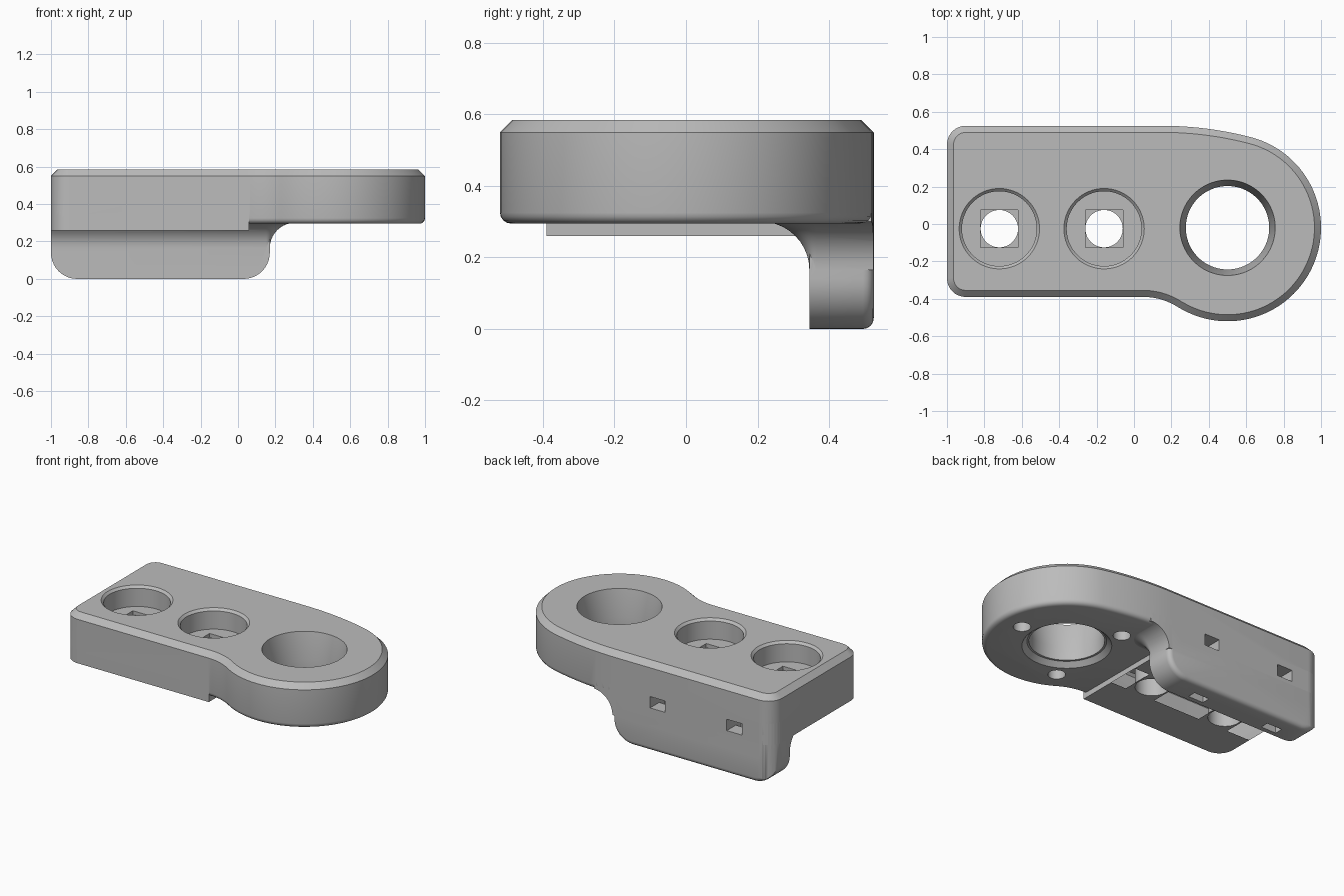
import bpy, bmesh, math
from mathutils import Vector

if "Cube" in bpy.data.objects:
    bpy.data.objects.remove(bpy.data.objects["Cube"])

grey = bpy.data.materials.new("plain_grey")
grey.diffuse_color = (0.5, 0.5, 0.5, 1)
grey.use_nodes = True
grey.node_tree.nodes["Principled BSDF"].inputs["Base Color"].default_value = grey.diffuse_color


def loft(name, rings):
    """Closed solid through rings of equal point count."""
    bm = bmesh.new()
    rows = [[bm.verts.new(p) for p in r] for r in rings]
    n = len(rows[0])
    for a, b in zip(rows, rows[1:]):
        for i in range(n):
            j = (i + 1) % n
            bm.faces.new((a[i], a[j], b[j], b[i]))
    bm.faces.new(rows[0][::-1])
    bm.faces.new(rows[-1])
    bmesh.ops.recalc_face_normals(bm, faces=bm.faces)
    me = bpy.data.meshes.new(name)
    bm.to_mesh(me)
    bm.free()
    me.materials.append(grey)
    ob = bpy.data.objects.new(name, me)
    bpy.context.collection.objects.link(ob)
    return ob


def box(name, x0, x1, y0, y1, z0, z1):
    return loft(name, [[(x0, y0, z), (x1, y0, z), (x1, y1, z), (x0, y1, z)] for z in (z0, z1)])


def lathe(name, x, y, profile, n=64):
    return loft(name, [[(x + r * math.cos(2 * math.pi * i / n), y + r * math.sin(2 * math.pi * i / n), z)
                        for i in range(n)] for r, z in profile])


def combine(target, other, op):
    bpy.context.view_layer.objects.active = target
    m = target.modifiers.new("join", 'BOOLEAN')
    m.operation, m.solver, m.object = op, 'EXACT', other
    bpy.ops.object.modifier_apply(modifier=m.name)
    bpy.data.objects.remove(other)


def arc(cx, cy, r, a0, a1, n):
    return [(cx + r * math.cos(a0 + (a1 - a0) * i / n), cy + r * math.sin(a0 + (a1 - a0) * i / n))
            for i in range(n + 1)]


# Plan outline: rectangle flowing into a round end
CX, CY, R = 0.5, -0.02, 0.5
neck = math.atan2(-0.73 - CY, 0.05 - CX)         # concave neck joins the round end
back = math.atan2(CY + 1.355, CX - 0.15)         # wide arc joins the round end
outline = (arc(-0.9, -0.29, 0.1, math.pi, 1.5 * math.pi, 8)
           + arc(0.05, -0.73, 0.34, math.pi / 2, neck + math.pi, 12)
           + arc(CX, CY, R, neck, back, 56)[1:]
           + arc(0.15, -1.355, 1.88, back, math.pi / 2, 10)[1:]
           + arc(-0.9, 0.425, 0.1, math.pi / 2, math.pi, 8))


def inset(d, z):
    pts = [Vector(p) for p in outline]
    out = []
    for i, p in enumerate(pts):
        a = (p - pts[i - 1]).normalized()
        b = (pts[(i + 1) % len(pts)] - p).normalized()
        na, nb = Vector((-a.y, a.x)), Vector((-b.y, b.x))
        q = p + (na + nb) * d / (1 + na.dot(nb))
        out.append((q.x, q.y, z))
    return out


def prism(name):
    return loft(name, [inset(0, -0.2), inset(0, 0.8)])


# Plate with rounded lower edge and chamfered top
rings = [inset(0.03 * (1 - math.sin(t)), 0.295 + 0.03 * (1 - math.cos(t)))
         for t in [i * math.pi / 8 for i in range(5)]]
body = loft("bracket_body", rings + [inset(0, 0.55), inset(0.035, 0.585)])

# Thicker mounting pad under the straight half
pad = box("pad", -1.1, 0.06, -0.6, 0.6, 0.26, 0.36)
combine(pad, prism("pad_limit"), 'INTERSECT')
combine(body, pad, 'UNION')

# Back wall with rounded lower corners and outer edge
def wall_ring(d, y):
    r = 0.14 - d
    p = (arc(-0.86, 0.14, r, math.pi, 1.5 * math.pi, 10)
         + arc(0.03, 0.14, r, 1.5 * math.pi, 2 * math.pi, 10)
         + [(0.17 - d, 0.4), (-1 + d, 0.4)])
    return [(x, y, z) for x, z in p]


edge = [(0.03 * (1 - math.cos(t)), 0.495 + 0.03 * math.sin(t)) for t in [i * math.pi / 8 for i in range(5)]]
wall = loft("wall", [wall_ring(0, 0.345)] + [wall_ring(d, y) for d, y in edge])

# Flare blending the wall into the plate
def flare_ring(d, z):
    c = arc(0.17 - 0.02, 0.345 + 0.02, 0.02 + d, 1.5 * math.pi, 2 * math.pi, 10)
    return [(x, y, z) for x, y in [(-1, 0.345 - d)] + c + [(0.17 + d, 0.6), (-1, 0.6)]]


F = 0.135
flare = loft("flare", [flare_ring(F * (1 - math.cos(t)), 0.165 + F * math.sin(t))
                       for t in [i * math.pi / 20 for i in range(11)]]
             + [flare_ring(F, 0.36)])
combine(wall, flare, 'UNION')
combine(wall, prism("wall_limit"), 'INTERSECT')
combine(body, wall, 'UNION')

# Locating ribs, interrupted at the screw holes
for x0, x1 in ((-1, -0.83), (-0.61, -0.27), (-0.05, 0.06)):
    combine(body, box("rib", x0, x1, -0.135, 0.08, 0.23, 0.3), 'UNION')

# Large bore in the round end
combine(body, lathe("bore", CX, CY, [(0.285, 0.27), (0.265, 0.295), (0.235, 0.325), (0.223, 0.326),
                                     (0.223, 0.41), (0.255, 0.585), (0.26, 0.61)], 96), 'DIFFERENCE')

# Three blind screw holes around the bore
for k in range(3):
    a = 2 * math.pi * k / 3
    combine(body, lathe("screw_hole", CX + 0.345 * math.cos(a), CY + 0.345 * math.sin(a),
                        [(0.052, 0.2), (0.052, 0.45)], 32), 'DIFFERENCE')

# Counterbored mounting holes and tie channels through the wall
for x in (-0.72, -0.16):
    y = -0.025
    combine(body, lathe("counterbore", x, y, [(0.2, 0.45), (0.2, 0.57), (0.215, 0.585), (0.225, 0.595)]), 'DIFFERENCE')
    combine(body, box("step", x - 0.1, x + 0.1, y - 0.1, y + 0.1, 0.425, 0.47), 'DIFFERENCE')
    combine(body, lathe("through_hole", x, y, [(0.1, 0.1), (0.1, 0.5)], 48), 'DIFFERENCE')
    channel = loft("channel", [[(cx, cy, cz) for cy, cz in
                                ((0.6, 0.36), (0.375, 0.36), (0.375, -0.1), (0.43, -0.1), (0.43, 0.285), (0.6, 0.285))]
                               for cx in (x - 0.055, x + 0.055)])
    combine(body, channel, 'DIFFERENCE')

bpy.ops.object.select_all(action='DESELECT')
body.select_set(True)
bpy.context.view_layer.objects.active = body
bpy.ops.object.shade_smooth_by_angle(angle=math.radians(30))
